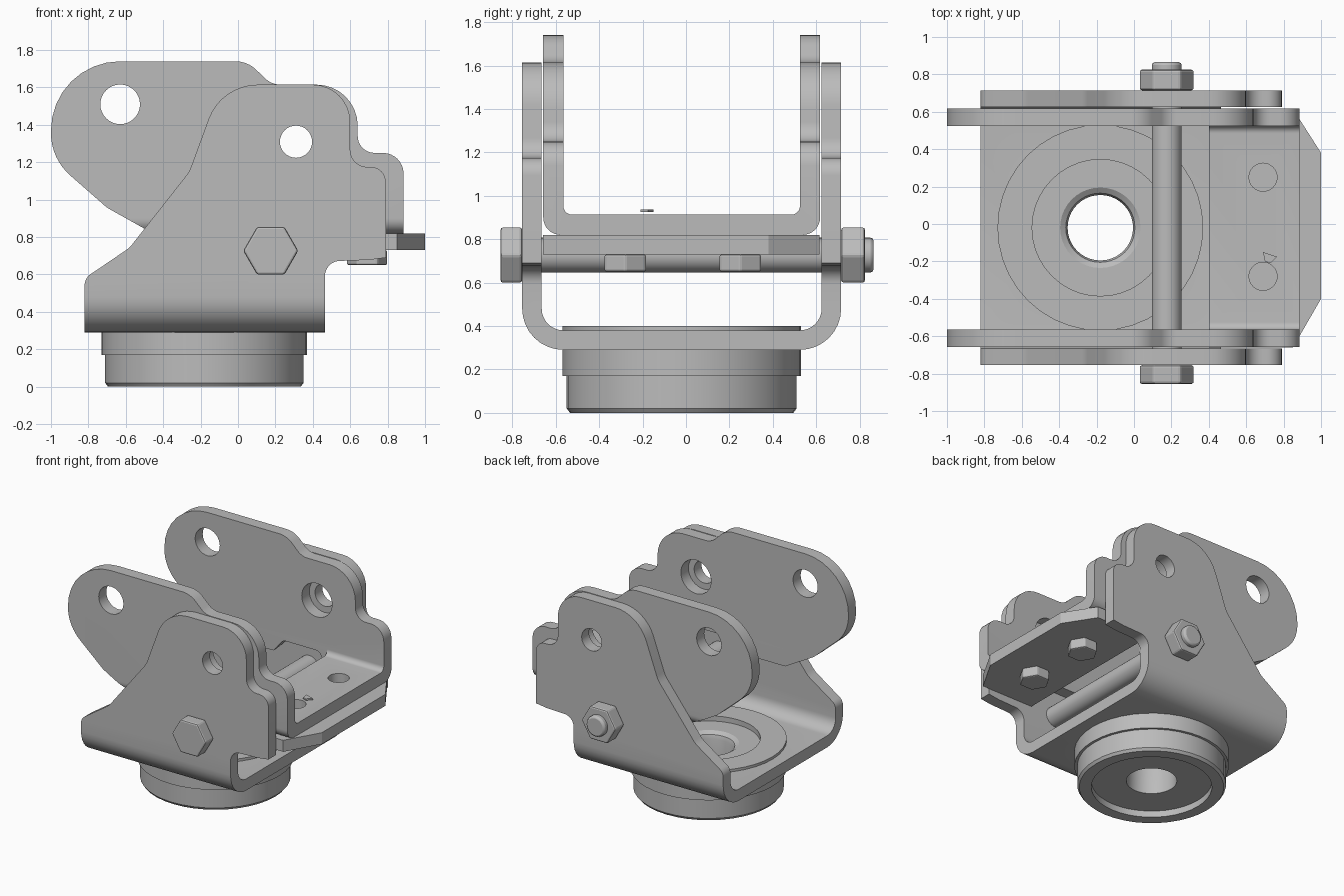
import bpy, bmesh, math
from mathutils import Vector

if "Cube" in bpy.data.objects:
    bpy.data.objects.remove(bpy.data.objects["Cube"], do_unlink=True)

metal = bpy.data.materials.new("plain_grey_metal")
metal.use_nodes = True
GREY = (0.5, 0.5, 0.5, 1)
metal.diffuse_color = GREY
metal.node_tree.nodes["Principled BSDF"].inputs["Base Color"].default_value = GREY

MID = -0.02                      # centre line of the brackets in y
PIVOT = (0.175, 0.727)           # pivot bolt in x, z


def rounded(corners, steps=8):
    """Turn (u, v, radius) corners into an outline with filleted corners."""
    out = []
    n = len(corners)
    for i, c in enumerate(corners):
        p = Vector(c[:2])
        r = c[2] if len(c) > 2 else 0
        if r == 0:
            out.append(p)
            continue
        a = (Vector(corners[i - 1][:2]) - p).normalized()
        b = (Vector(corners[(i + 1) % n][:2]) - p).normalized()
        half = a.angle(b) / 2
        centre = p + (a + b).normalized() * (r / math.sin(half))
        start = p + a * (r / math.tan(half)) - centre
        end = p + b * (r / math.tan(half)) - centre
        sweep = start.angle_signed(end)
        for k in range(steps + 1):
            t = -sweep * k / steps
            cs, sn = math.cos(t), math.sin(t)
            out.append(centre + Vector((start.x * cs - start.y * sn,
                                        start.x * sn + start.y * cs)))
    return out


def ring(u, v, r, sides=32):
    return [Vector((u + r * math.cos(math.tau * i / sides),
                    v + r * math.sin(math.tau * i / sides))) for i in range(sides)]


def finish(name, bm):
    bmesh.ops.recalc_face_normals(bm, faces=bm.faces)
    mesh = bpy.data.meshes.new(name)
    bm.to_mesh(mesh)
    bm.free()
    mesh.materials.append(metal)
    ob = bpy.data.objects.new(name, mesh)
    bpy.context.collection.objects.link(ob)
    return ob


def prism(name, outline, axis, lo, hi):
    """Extrude a 2D outline along an axis from lo to hi."""
    place = {"x": lambda p, d: (d, p[0], p[1]),
             "y": lambda p, d: (p[0], d, p[1]),
             "z": lambda p, d: (p[0], p[1], d)}[axis]
    bm = bmesh.new()
    face = bm.faces.new([bm.verts.new(place(p, lo)) for p in outline])
    top = bmesh.ops.extrude_face_region(bm, geom=[face])["geom"]
    shift = Vector(place((0, 0), hi - lo))
    bmesh.ops.translate(bm, vec=shift,
                        verts=[v for v in top if isinstance(v, bmesh.types.BMVert)])
    return finish(name, bm)


def activate(ob):
    bpy.ops.object.select_all(action="DESELECT")
    ob.select_set(True)
    bpy.context.view_layer.objects.active = ob


def boolean(ob, tool, operation="DIFFERENCE"):
    tool.hide_render = True
    mod = ob.modifiers.new("cut", "BOOLEAN")
    mod.operation, mod.solver, mod.object = operation, "EXACT", tool
    activate(ob)
    bpy.ops.object.modifier_apply(modifier=mod.name)
    bpy.data.objects.remove(tool, do_unlink=True)


def bevel(ob, width):
    mod = ob.modifiers.new("soft_edges", "BEVEL")
    mod.width, mod.segments, mod.limit_method = width, 2, "ANGLE"
    mod.angle_limit = math.radians(50)


def smooth(ob):
    activate(ob)
    bpy.ops.object.shade_smooth_by_angle(angle=math.radians(25))


def u_bracket(name, side, half_width, floor, thick, bend, x_range):
    """Folded U channel trimmed to a side outline."""
    lo, hi = MID - half_width, MID + half_width
    section = rounded([(lo, 2), (lo, floor, bend), (hi, floor, bend), (hi, 2),
                       (hi - thick, 2), (hi - thick, floor + thick, max(bend - thick, 0.04)),
                       (lo + thick, floor + thick, max(bend - thick, 0.04)), (lo + thick, 2)])
    ob = prism(name, section, "x", *x_range)
    boolean(ob, prism("trim", rounded(side), "y", -1.2, 1.2), "INTERSECT")
    return ob


# Outer bracket: sloped cheeks joined by the base
outer_side = [(-0.82, 0.2), (-0.82, 0.58, 0.07), (-0.58, 0.743, 0.15), (-0.26, 1.15, 0.2),
              (-0.09, 1.615, 0.28), (0.6, 1.615, 0.2), (0.6, 1.175, 0.09),
              (0.79, 1.175, 0.08), (0.79, 0.69), (0.7, 0.678), (0.465, 0.67, 0.08),
              (0.465, 0.2)]
outer = u_bracket("outer_bracket", outer_side, 0.735, 0.29, 0.09, 0.19, (-1.2, 1.2))
boolean(outer, prism("bolt_hole", ring(0.31, 1.31, 0.086), "y", -1, 1))
boolean(outer, prism("bearing_hole", ring(-0.18, MID, 0.45), "z", 0.2, 0.5))

# Inner bracket: rounded lobes joined by a short floor
inner_side = [(-1, 1.74, 0.37), (0.05, 1.74, 0.16), (0.18, 1.615, 0.12), (0.64, 1.615, 0.22),
              (0.64, 1.25, 0.09), (0.885, 1.25, 0.11), (0.885, 0.78), (0.4, 0.78),
              (0.33, 0.92, 0.05), (0.02, 0.92, 0.05), (-0.08, 0.8), (-0.42, 0.8, 0.05),
              (-0.7, 0.957, 0.15), (-1, 1.22, 0.3)]
inner = u_bracket("inner_bracket", inner_side, 0.638, 0.82, 0.093, 0.08, (-1.2, 1.2))
half = 0.545
boolean(inner, prism("open_floor", [(-1.1, MID - half), (0.4, MID - half),
                                    (0.4, MID + half), (-1.1, MID + half)], "z", 0.7, 1.0))
for x, z, r in ((-0.63, 1.51, 0.106), (0.31, 1.31, 0.13)):
    boolean(inner, prism("side_hole", ring(x, z, r), "y", -1, 1))
for y in (0.25, -0.28):
    boolean(inner, prism("floor_hole", ring(0.69, y, 0.075), "z", 0.7, 1.0))

# Stop plate under the inner floor, with its two bolts
prism("stop_plate", [(0.4, 0.615), (0.85, 0.615), (1, 0.38), (1, -0.4),
                     (0.85, -0.66), (0.4, -0.66)], "z", 0.73, 0.819)
for i, y in enumerate((0.25, -0.28)):
    bevel(prism(f"plate_bolt_{i + 1}", ring(0.69, y, 0.11, 6), "z", 0.65, 0.73), 0.01)

# Small loose clip above the floor
prism("loose_clip", [(0.69, -0.15), (0.765, -0.175), (0.73, -0.21), (0.7, -0.2)],
      "z", 0.925, 0.937)

# Pivot bolt, head and nut
pin = prism("pivot_bolt", ring(*PIVOT, 0.08), "y", -0.8, 0.865)
bevel(pin, 0.015)
smooth(pin)
bevel(prism("pivot_bolt_head", ring(*PIVOT, 0.147, 6), "y", -0.855, -0.755), 0.012)
bevel(prism("pivot_nut", ring(*PIVOT, 0.147, 6), "y", 0.715, 0.825), 0.012)

# Round swivel bearing, turned from a profile
bearing_profile = [(0.18, 0.05), (0.175, 0.31), (0.185, 0.34), (0.215, 0.36), (0.365, 0.36),
                   (0.365, 0.4), (0.55, 0.4), (0.55, 0.17), (0.53, 0.17), (0.53, 0.02),
                   (0.515, 0), (0.43, 0), (0.43, 0.05)]
bm = bmesh.new()
loop = [bm.verts.new((-0.18 + r, MID, z)) for r, z in bearing_profile]
edges = [bm.edges.new((loop[i - 1], loop[i])) for i in range(len(loop))]
bmesh.ops.spin(bm, geom=loop + edges, cent=(-0.18, MID, 0), axis=(0, 0, 1),
               angle=math.tau, steps=40, use_merge=True)
bmesh.ops.remove_doubles(bm, verts=bm.verts, dist=0.0005)
bearing = finish("swivel_bearing", bm)

for ob in (outer, inner, bearing):
    smooth(ob)
